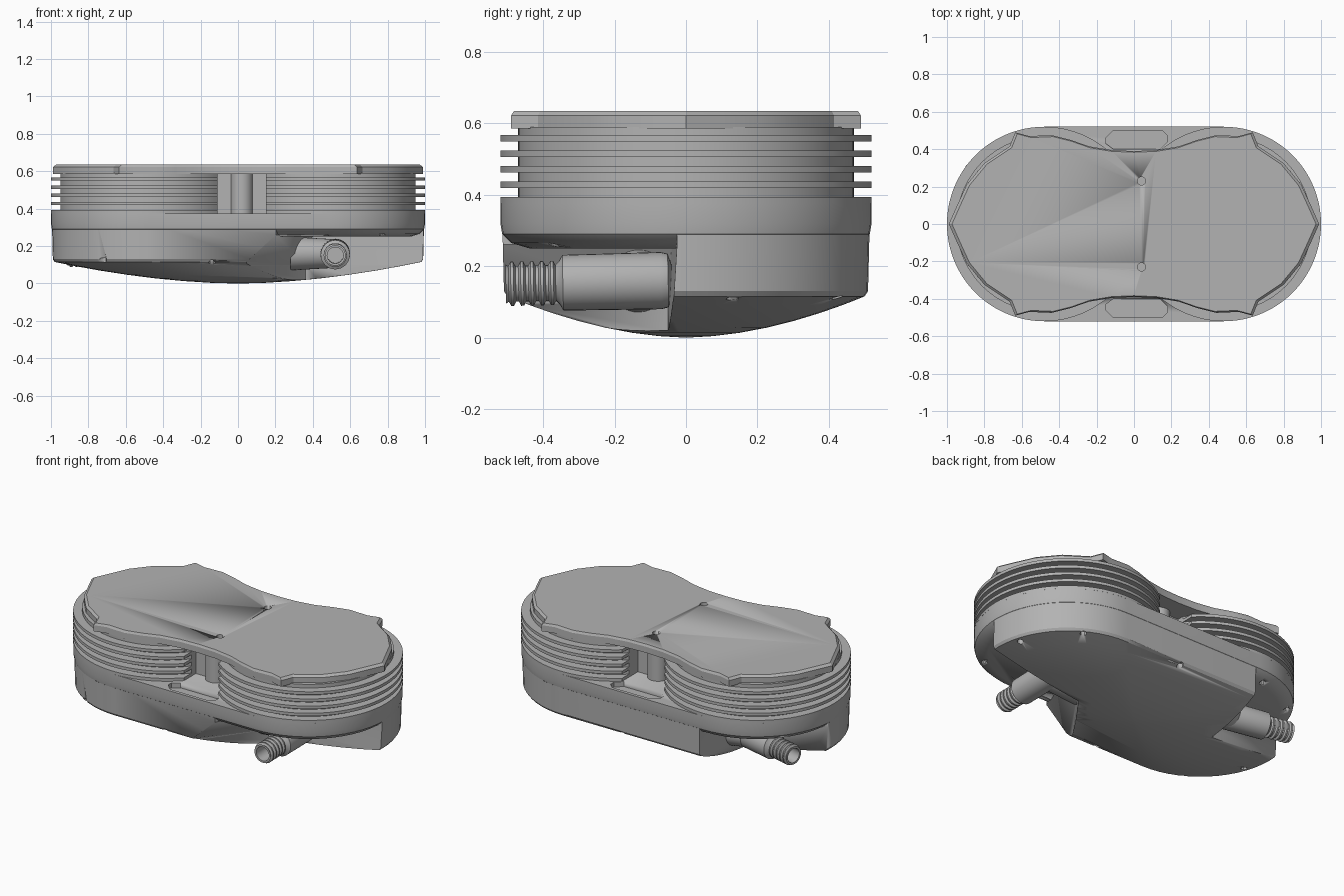
import bpy, bmesh, math
from mathutils import Vector, Matrix

cube = bpy.data.objects.get("Cube")
if cube:
    bpy.data.objects.remove(cube)

grey = bpy.data.materials.new("plain_grey")
grey.use_nodes = True
grey.diffuse_color = (0.45, 0.45, 0.45, 1)
grey.node_tree.nodes["Principled BSDF"].inputs["Base Color"].default_value = grey.diffuse_color

HALF, R = 0.48, 0.52     # stadium: centre offset of the round ends, end radius


def finish(name, bm, angle=30):
    bmesh.ops.recalc_face_normals(bm, faces=bm.faces)
    mesh = bpy.data.meshes.new(name)
    bm.to_mesh(mesh)
    bm.free()
    ob = bpy.data.objects.new(name, mesh)
    bpy.context.collection.objects.link(ob)
    mesh.materials.append(grey)
    bpy.ops.object.select_all(action='DESELECT')
    ob.select_set(True)
    bpy.context.view_layer.objects.active = ob
    bpy.ops.object.shade_smooth_by_angle(angle=math.radians(angle))
    return ob


def loft(rings, bm=None, closed=False):
    """Skin equal-length rings of points, capping both ends unless closed."""
    bm = bm or bmesh.new()
    rows = [[bm.verts.new(p) for p in ring] for ring in rings]
    pairs = list(zip(rows, rows[1:])) + ([(rows[-1], rows[0])] if closed else [])
    for a, b in pairs:
        for i in range(len(a)):
            j = (i + 1) % len(a)
            bm.faces.new((a[i], a[j], b[j], b[i]))
    if not closed:
        bm.faces.new(rows[0][::-1])
        bm.faces.new(rows[-1])
    return bm


def stadium(r, z, half=HALF, n=28):
    pts = []
    for side in (1, -1):
        for i in range(n + 1):
            a = math.pi * (i / n - 0.5)
            pts.append((side * (half + r * math.cos(a)), side * r * math.sin(a), z))
    return pts


def circle(r, z, n=64):
    return [(r * math.cos(2 * math.pi * i / n), r * math.sin(2 * math.pi * i / n), z) for i in range(n)]


def cut(ob, cutter_bm):
    cutter = finish("cutter", cutter_bm)
    mod = ob.modifiers.new("cut", 'BOOLEAN')
    mod.operation = 'DIFFERENCE'
    mod.solver = 'EXACT'
    mod.object = cutter
    bpy.ops.object.select_all(action='DESELECT')
    bpy.context.view_layer.objects.active = ob
    ob.select_set(True)
    bpy.ops.object.modifier_apply(modifier=mod.name)
    bpy.data.objects.remove(cutter)


def holes(centres, radius, depth):
    """Short upright drills centred on the given points."""
    bm = bmesh.new()
    for c in centres:
        bmesh.ops.create_cone(bm, cap_ends=True, segments=12, radius1=radius, radius2=radius,
                              depth=depth, matrix=Matrix.Translation(c))
    return bm


# Lower housing: domed underside and slightly drafted wall
dome = [stadium(0.5 * s, 0.115 * s ** 1.8, HALF * s) for s in (0.02, 0.15, 0.3, 0.45, 0.6, 0.75, 0.88, 1)]
wall = [stadium(r, z) for r, z in ((0.51, 0.13), (0.515, 0.33))]
housing = finish("lower_housing", loft(dome + wall))

# Corner notches that leave room for the hose nozzles
front_low = [(0.03, -0.7), (0.03, -0.5), (0.36, -0.05), (1.2, -0.03), (1.2, -0.7)]
front_high = [(0.2, -0.7), (0.2, -0.52), (0.4, -0.04), (1.2, -0.02), (1.2, -0.7)]
back = [(-0.45, 0.7), (-0.45, 0.5), (-0.48, 0.1), (-1.2, 0.02), (-1.2, 0.7)]
for low, high in ((front_low, front_high), (back, back)):
    cut(housing, loft([[(x, y, -0.1) for x, y in low],
                       [(x, y, 0.1) for x, y in low],
                       [(x, y, 0.26) for x, y in high],
                       [(x, y, 0.5) for x, y in high]]))

# Screw holes around the rim of the underside
rim = [(-0.72, -0.45), (-0.14, -0.49), (0.08, 0.49), (0.72, 0.42), (-0.92, -0.15), (0.93, 0.13)]
cut(housing, holes([(x, y, 0.1) for x, y in rim], 0.018, 0.07))

# Upper plate overhanging the notches, with shallow pockets on top
plate = finish("upper_plate", loft([stadium(r, z) for r, z in
               ((0.44, 0.25), (0.49, 0.265), (0.515, 0.29), (R, 0.32), (R, 0.375))]))
for side in (1, -1):
    pocket = [(-0.15, 0.43), (-0.11, 0.40), (0.14, 0.40), (0.18, 0.44), (0.18, 0.47),
              (0.15, 0.5), (-0.11, 0.5), (-0.15, 0.46)]
    cut(plate, loft([[(x, side * y, z) for x, y in pocket] for z in (0.345, 0.4)]))
cut(plate, holes([(x, y, 0.26) for x, y in ((0.17, -0.44), (0.47, -0.45), (0.77, -0.37),
                                            (-0.55, 0.45), (-0.85, 0.3))], 0.016, 0.06))

# Finned drums, trimmed flat where they face the middle channel
profile = [(0.47, 0.36)]
for k in range(5):
    z = 0.375 + 0.0437 * k
    profile += [(0.47, z), (R, z), (R, z + 0.018), (0.47, z + 0.018)]
profile.append((0.47, 0.59))
for name, side, edge in (("left_finned_drum", 1, 0.15), ("right_finned_drum", -1, -0.11)):
    bm = loft([circle(r, z, 96) for r, z in profile])
    bmesh.ops.translate(bm, verts=bm.verts, vec=(side * HALF, 0, 0))
    cutline = bmesh.ops.bisect_plane(bm, geom=bm.verts[:] + bm.edges[:] + bm.faces[:], dist=1e-5,
                                     plane_co=(edge, 0, 0), plane_no=(-side, 0, 0), clear_outer=True)
    edges = [e for e in cutline["geom_cut"] if isinstance(e, bmesh.types.BMEdge)]
    bmesh.ops.holes_fill(bm, edges=edges, sides=0)
    finish(name, bm)

# Middle core joining the drums, with a rounded post on each side
bm = bmesh.new()
bmesh.ops.create_cube(bm, size=1, matrix=Matrix.Translation((0.02, 0, 0.475)) @ Matrix.Diagonal((0.3, 0.5, 0.23, 1)))
finish("middle_core", bm)
for name, side in (("back_post", 1), ("front_post", -1)):
    finish(name, loft([[(x + 0.02, y + side * 0.24, z) for x, y, z in circle(0.06, h, 24)] for h in (0.36, 0.59)]))

# Waisted lid with small lugs and a bevelled top edge
quarter = [(0.99, 0), (0.95, 0.09), (0.895, 0.21), (0.8, 0.325), (0.665, 0.415), (0.635, 0.49), (0.56, 0.47),
           (0.44, 0.475), (0.34, 0.45), (0.24, 0.415), (0.12, 0.395), (0, 0.39)]
outline = (quarter + [(-x, y) for x, y in quarter[-2::-1]] + [(-x, -y) for x, y in quarter[1:]]
           + [(x, -y) for x, y in quarter[-2:0:-1]])
lid = finish("lid", loft([[(x * s, y * s, z) for x, y in outline]
                          for s, z in ((1, 0.585), (1, 0.622), (0.983, 0.635))]), 20)
cut(lid, holes([(0.04, 0.23, 0.63), (0.04, -0.23, 0.63)], 0.022, 0.06))


# Hose nozzles: thick sleeve, ribbed barb and an open bore
def nozzle(name, start, end):
    start, end = Vector(start), Vector(end)
    length = (end - start).length
    barb = length - 0.15
    shape = [(0.045, 0), (0.075, 0.01), (0.08, 0.03), (0.078, barb - 0.01), (0.06, barb)]
    for k in range(5):
        t = barb + 0.01 + 0.028 * k
        shape += [(0.05, t), (0.062, t + 0.006), (0.062, t + 0.014), (0.05, t + 0.02)]
    shape += [(0.055, length), (0.043, length), (0.043, length - 0.12)]
    turn = (end - start).to_track_quat('Z', 'Y').to_matrix().to_4x4()
    bm = loft([circle(r, t, 32) for r, t in shape])
    bmesh.ops.transform(bm, verts=bm.verts, matrix=Matrix.Translation(start) @ turn)
    finish(name, bm)


def elbow(name, start, end):
    start, end = Vector(start), Vector(end)
    turn = (end - start).to_track_quat('Z', 'Y').to_matrix().to_4x4()
    bm = loft([circle(r, t * (end - start).length, 32) for r, t in ((0.09, 0), (0.078, 0.75), (0.06, 1))])
    bmesh.ops.transform(bm, verts=bm.verts, matrix=Matrix.Translation(start) @ turn)
    finish(name, bm)


nozzle("front_nozzle", (0.52, -0.04, 0.16), (0.52, -0.505, 0.15))
elbow("front_elbow", (0.28, -0.13, 0.16), (0.56, -0.13, 0.16))
nozzle("back_nozzle", (-0.46, 0.16, 0.16), (-0.91, 0.26, 0.15))
elbow("back_elbow", (-0.42, 0.2, 0.16), (-0.58, 0.18, 0.16))
